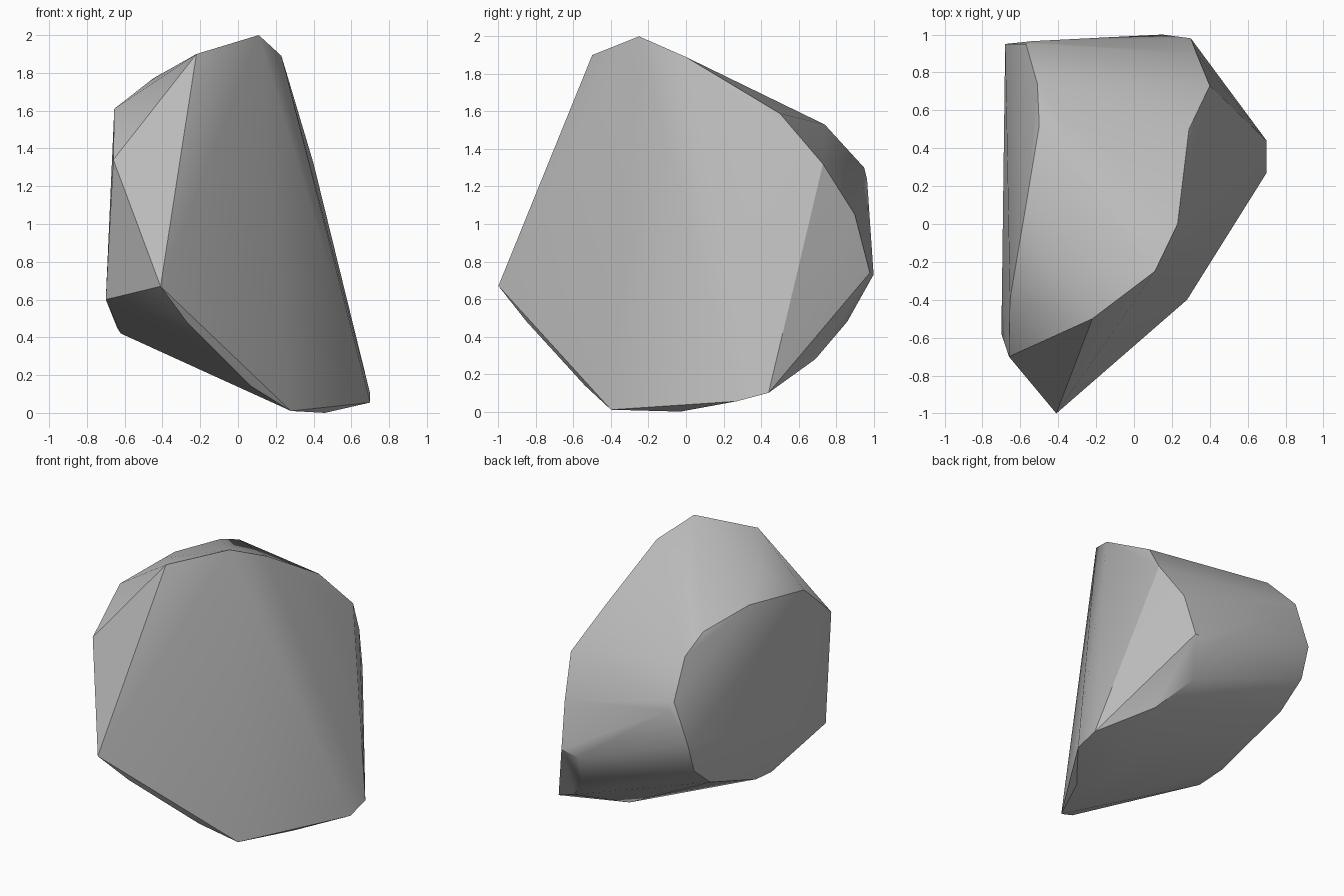
import bpy
import bmesh
import math

default_cube = bpy.data.objects.get("Cube")
if default_cube:
    bpy.data.objects.remove(default_cube, do_unlink=True)


def make_material(name, shade):
    material = bpy.data.materials.new(name)
    material.use_nodes = True
    colour = (shade, shade, shade, 1)
    material.diffuse_color = colour
    material.node_tree.nodes["Principled BSDF"].inputs["Base Color"].default_value = colour
    return material


def make_faceted_stone(name, outlines, material):
    """Wrap one convex skin around the corner outlines of the stone's faces."""
    bm = bmesh.new()
    for outline in outlines:
        for corner in outline:
            bm.verts.new(corner)
    hull = bmesh.ops.convex_hull(bm, input=bm.verts[:])
    inner = [e for e in hull["geom_interior"] if isinstance(e, bmesh.types.BMVert)]
    bmesh.ops.delete(bm, geom=inner, context="VERTS")
    bmesh.ops.recalc_face_normals(bm, faces=bm.faces[:])
    mesh = bpy.data.meshes.new(name)
    bm.to_mesh(mesh)
    bm.free()
    mesh.materials.append(material)
    stone = bpy.data.objects.new(name, mesh)
    bpy.context.collection.objects.link(stone)
    bpy.context.view_layer.objects.active = stone
    stone.select_set(True)
    bpy.ops.object.shade_smooth_by_angle(angle=math.radians(30))
    return stone


# Upper edge of the big slanted face, falling from the peak to the back
crest = [(-.22, -.5, 1.9), (.11, -.25, 2), (.23, 0, 1.89),
         (.29, .5, 1.59), (.4, .73, 1.32)]

# Lower edge of the big slanted face, from the pointed front to the foot
foot = [(-.41, -1, .67), (-.27, -.85, .48), (.07, -.54, .14), (.28, -.4, .01),
        (.46, -.03, 0), (.7, .27, .055), (.7, .44, .1), (.27, .25, .09)]

# Rounded chip at the back corner
chip = [(.33, .9, 1.05), (.3, .98, .74), (.15, 1, .73),
        (.22, .86, .48), (.4, .69, .28)]

# Outline of the steep flat side
steep_side = [(-.66, -.7, 1.34), (-.655, -.4, 1.61), (-.57, .1, 1.67),
              (-.5, .52, 1.62), (-.51, .74, 1.53), (-.57, .95, 1.3),
              (-.68, .95, 1.02), (-.68, .88, .81), (-.67, .68, .65),
              (-.64, .12, .45), (-.62, -.08, .42), (-.7, -.58, .6)]

# Slight swelling of the shoulder
shoulder = [(-.45, -.2, 1.77), (-.54, .965, 1.24)]

stone_grey = make_material("stone grey", 0.5)
make_faceted_stone("rock", [crest, foot, chip, steep_side, shoulder], stone_grey)
